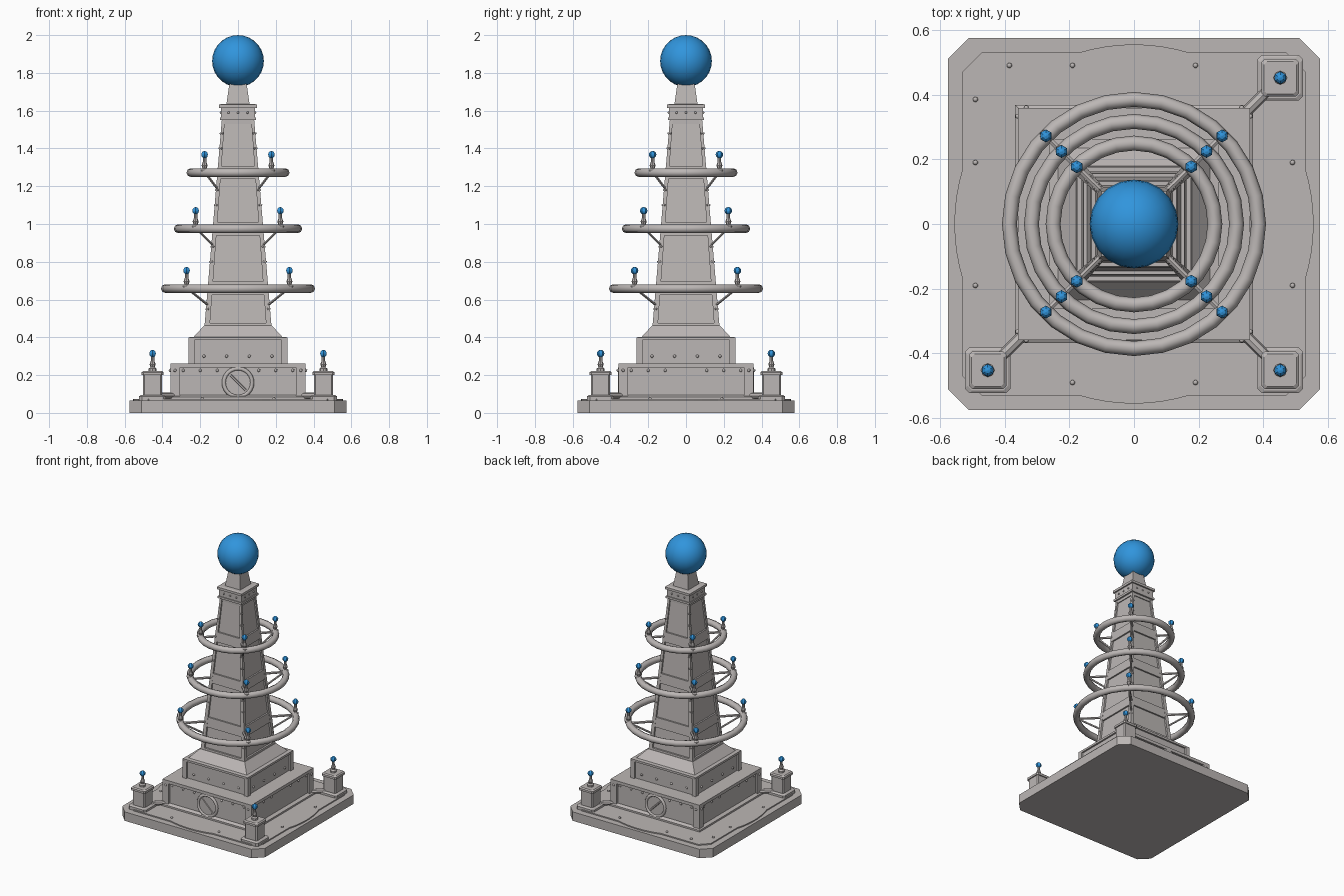
import bpy, bmesh, math
from mathutils import Vector

cube = bpy.data.objects.get("Cube")
if cube:
    bpy.data.objects.remove(cube, do_unlink=True)


def material(name, rgb):
    m = bpy.data.materials.new(name)
    m.use_nodes = True
    m.diffuse_color = (*rgb, 1)
    m.node_tree.nodes["Principled BSDF"].inputs["Base Color"].default_value = (*rgb, 1)
    return m


STONE = material("warm grey stone", (0.50, 0.47, 0.46))
BLUE = material("bright blue", (0.03, 0.30, 0.72))
CORNERS = [(1, 1), (1, -1), (-1, -1), (-1, 1)]


def finish(name, bm, mat=STONE, smooth=False):
    bmesh.ops.recalc_face_normals(bm, faces=bm.faces)
    mesh = bpy.data.meshes.new(name)
    bm.to_mesh(mesh)
    bm.free()
    mesh.materials.append(mat)
    for p in mesh.polygons:
        p.use_smooth = smooth
    ob = bpy.data.objects.new(name, mesh)
    bpy.context.collection.objects.link(ob)
    return ob


def square(h, cut=0.0, cx=0.0, cy=0.0):
    """Square outline of half width h with optional cut corners."""
    pts = []
    for sx, sy in CORNERS:
        if cut:
            pair = [(sx * (h - cut), sy * h), (sx * h, sy * (h - cut))]
            pts += pair if sx * sy > 0 else pair[::-1]
        else:
            pts.append((sx * h, sy * h))
    return [(x + cx, y + cy) for x, y in pts]


def loft(name, sections, mat=STONE):
    """Join stacked outlines [(outline, z), ...] into a closed solid."""
    bm = bmesh.new()
    loops = [[bm.verts.new((x, y, z)) for x, y in pts] for pts, z in sections]
    n = len(loops[0])
    for a, b in zip(loops, loops[1:]):
        for i in range(n):
            j = (i + 1) % n
            bm.faces.new((a[i], a[j], b[j], b[i]))
    bm.faces.new(loops[0][::-1])
    bm.faces.new(loops[-1])
    return finish(name, bm, mat)


def stack(name, steps, cut=0.0, cx=0.0, cy=0.0):
    """Square tiers from (half width, z) pairs."""
    return loft(name, [(square(h, cut, cx, cy), z) for h, z in steps])


def rod(name, a, b, r, sides=8):
    a, b = Vector(a), Vector(b)
    bm = bmesh.new()
    bmesh.ops.create_cone(bm, cap_ends=True, segments=sides, radius1=r, radius2=r, depth=(b - a).length)
    ob = finish(name, bm, smooth=False)
    ob.rotation_mode = 'QUATERNION'
    ob.rotation_quaternion = (b - a).to_track_quat('Z', 'Y')
    ob.location = (a + b) / 2
    return ob


def ball(name, loc, r, u, v, mat, smooth):
    bm = bmesh.new()
    bmesh.ops.create_uvsphere(bm, u_segments=u, v_segments=v, radius=r)
    ob = finish(name, bm, mat, smooth)
    ob.location = loc
    return ob


def torus(name, R, r, major, minor):
    bm = bmesh.new()
    g = [[bm.verts.new(((R + r * math.cos(q)) * math.cos(p), (R + r * math.cos(q)) * math.sin(p), r * math.sin(q)))
          for q in (math.tau * j / minor for j in range(minor))]
         for p in (math.tau * i / major for i in range(major))]
    for i in range(major):
        for j in range(minor):
            k, l = (i + 1) % major, (j + 1) % minor
            bm.faces.new((g[i][j], g[k][j], g[k][l], g[i][l]))
    return finish(name, bm, smooth=True)


def rivets(name, points, r=0.009):
    bm = bmesh.new()
    for p in points:
        geo = bmesh.ops.create_icosphere(bm, subdivisions=1, radius=r)
        bmesh.ops.translate(bm, verts=geo["verts"], vec=p)
    return finish(name, bm, smooth=True)


def four_sides(points):
    """Repeat front points (x, y, z) on all four sides."""
    out = []
    for x, y, z in points:
        out += [(x, y, z), (-y, x, z), (-x, -y, z), (y, -x, z)]
    return out


def finial(name, x, y, z):
    """Turned stem with a small ball, z is the foot."""
    prof = [(0.021, 0), (0.021, 0.012), (0.011, 0.02), (0.016, 0.035), (0.009, 0.055), (0.009, 0.08)]
    loft(name + "_stem", [([(x + r * math.cos(math.tau * i / 8), y + r * math.sin(math.tau * i / 8))
                            for i in range(8)], z + h) for r, h in prof])
    ball(name + "_ball", (x, y, z + 0.092), 0.02, 6, 6, BLUE, False)


# Base slab, and a thin plate whose sides bulge in shallow arcs
stack("base_slab", [(0.575, 0), (0.575, 0.065)], cut=0.065)
outline = []
for q in range(4):
    c, s = math.cos(q * math.pi / 2), math.sin(q * math.pi / 2)
    side = [(-0.47, -0.53)]
    side += [(0.17 * t / 4, -0.53 - 0.025 * (1 - (t / 4) ** 2)) for t in range(-4, 5)]
    side += [(0.47, -0.53)]
    outline += [(x * c - y * s, x * s + y * c) for x, y in side]
loft("base_plate", [(outline, 0.06), (outline, 0.073)])
rivets("base_rivets", four_sides([(-0.19, -0.49, 0.075), (0.19, -0.49, 0.075)])
       + [(-0.385, 0.49, 0.075), (-0.49, 0.385, 0.075)])

# Pedestal tiers
stack("pedestal_skirt", [(0.368, 0.07), (0.368, 0.085), (0.35, 0.095)])
stack("lower_block", [(0.345, 0.07), (0.345, 0.255), (0.335, 0.26)])
stack("upper_block", [(0.25, 0.25), (0.25, 0.40)])
stack("upper_cap", [(0.262, 0.385), (0.262, 0.40), (0.235, 0.402), (0.18, 0.462)])
for sx, sy in CORNERS:
    stack("lower_corner", [(0.025, 0.075), (0.025, 0.26)], 0, sx * 0.333, sy * 0.333)
    stack("upper_corner", [(0.016, 0.255), (0.016, 0.39)], 0, sx * 0.247, sy * 0.247)
stack("lower_rim", [(0.358, 0.24), (0.358, 0.262)])
rivets("lower_rivets", four_sides([(x, -0.346, 0.225) for x in (-0.29, -0.2, -0.11, 0.11, 0.2, 0.29)]
                                  + [(x, -0.359, 0.225) for x in (-0.333, 0.333)]))
rivets("upper_rivets", four_sides([(x, -0.251, 0.30) for x in (-0.18, -0.06, 0.06, 0.18)]))

# Round hatches on front and back
for s in (-1, 1):
    ring = torus("hatch_rim", 0.075, 0.011, 24, 6)
    ring.rotation_euler.x = math.pi / 2
    ring.location = (0, s * 0.35, 0.16)
    rod("hatch_disc", (0, s * 0.34, 0.16), (0, s * 0.352, 0.16), 0.068, 24)
    rod("hatch_bar", (-0.04, s * 0.351, 0.2), (0.04, s * 0.351, 0.12), 0.007, 6)

# Tapered tower with corner beams and collars
Z0, Z1 = 0.45, 1.56


def face_half(z, lo=0.165, hi=0.075):
    return lo + (hi - lo) * (z - Z0) / (Z1 - Z0)


stack("tower_core", [(face_half(Z0), Z0), (face_half(Z1), Z1)])
for sx, sy in CORNERS:
    loft("tower_corner_beam", [(square(0.014, 0, sx * 0.164, sy * 0.164), Z0),
                               (square(0.008, 0, sx * 0.077, sy * 0.077), Z1)])
for z in (0.66, 0.975, 1.272):
    stack("tower_collar", [(face_half(z + d) + 0.011, z + d) for d in (-0.035, 0.035)])
rivets("tower_rivets", four_sides([(s * face_half(z), -face_half(z) - 0.011, z) for s in (-1, 1)
                                   for z in (0.55, 0.8, 0.88, 1.1, 1.18, 1.4, 1.48)]), 0.006)
stack("tower_foot", [(0.178, 0.455), (0.176, 0.475)])
stack("tower_neck", [(0.084, 1.53), (0.084, 1.56)])

# Head block, spire and large orb
stack("head_block", [(0.09, 1.55), (0.09, 1.615)])
stack("head_lower_rim", [(0.096, 1.55), (0.096, 1.565)])
stack("head_upper_rim", [(0.1, 1.615), (0.1, 1.632), (0.085, 1.636)])
rivets("head_rivets", four_sides([(x, -0.091, 1.59) for x in (-0.05, 0, 0.05)]), 0.007)
stack("spire", [(0.062, 1.63), (0.04, 1.78)])
ball("top_orb", (0, 0, 1.863), 0.137, 20, 14, BLUE, True)

# Rings on diagonal spokes and braces, each with four finials
for label, R, z in (("lower", 0.385, 0.658), ("middle", 0.317, 0.975), ("upper", 0.25, 1.272)):
    torus(label + "_ring", R, 0.023, 28, 8).location.z = z
    d = R * math.sqrt(0.5)
    for sx, sy in CORNERS:
        rod(label + "_spoke", (sx * 0.07, sy * 0.07, z), (sx * d, sy * d, z), 0.009, 6)
        w = face_half(z - 0.09)
        e = w + (d - w) * 0.85
        rod(label + "_brace", (sx * w, sy * w, z - 0.09), (sx * e, sy * e, z - 0.01), 0.007, 6)
        finial(label + "_finial", sx * d, sy * d, z + 0.003)

# Three corner posts joined to the pedestal by pipes
for sx, sy in CORNERS[:3]:
    x, y = sx * 0.452, sy * 0.452
    stack("post_base", [(0.071, 0.065), (0.071, 0.088), (0.062, 0.094)], 0.014, x, y)
    stack("post_body", [(0.05, 0.09), (0.05, 0.205)], 0.008, x, y)
    stack("post_cap", [(0.058, 0.2), (0.058, 0.215), (0.05, 0.222)], 0.01, x, y)
    rod("post_pipe", (sx * 0.33, sy * 0.33, 0.09), (sx * 0.42, sy * 0.42, 0.09), 0.017, 8)
    finial("post_finial", x, y, 0.222)
